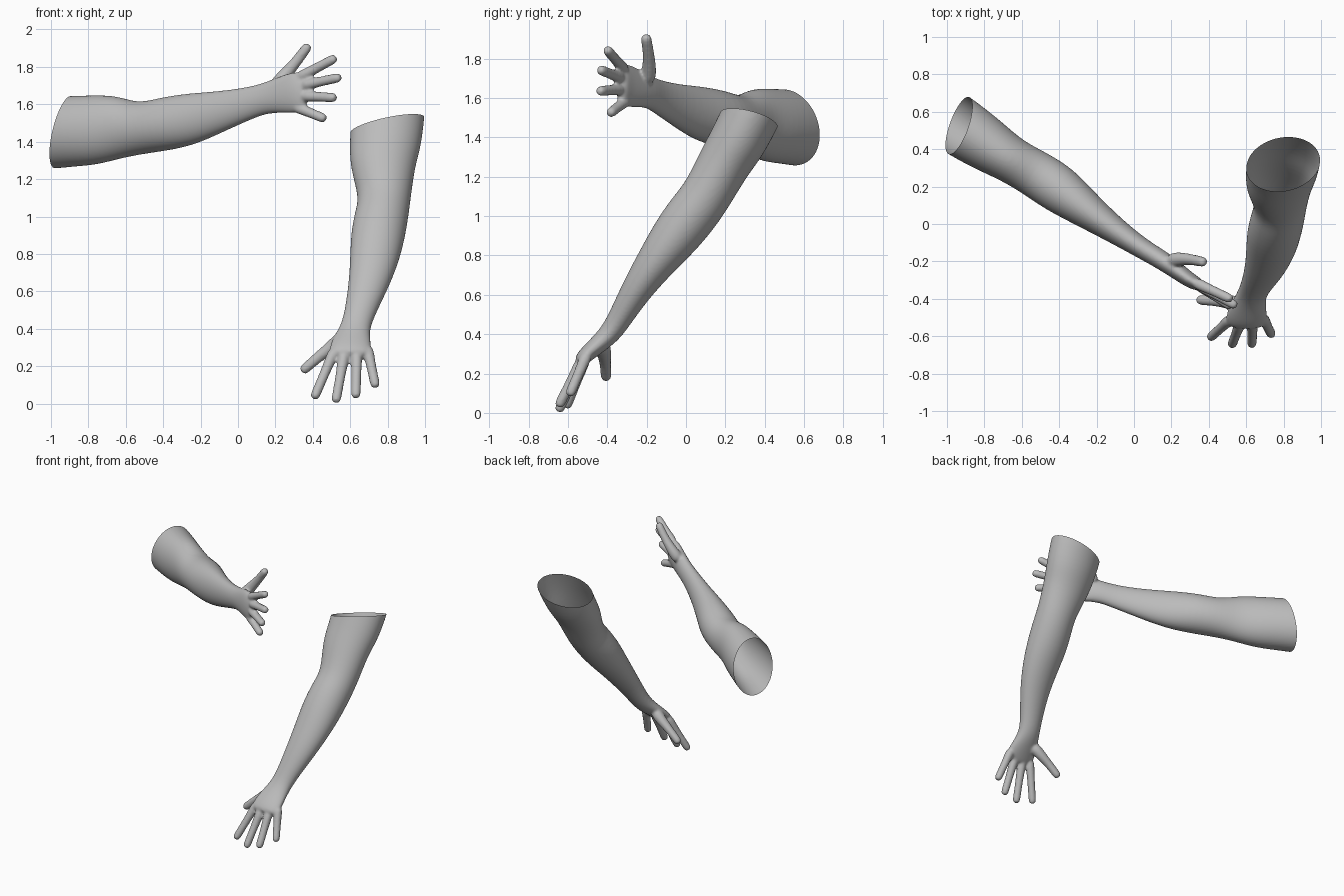
import bpy, bmesh, math
from mathutils import Vector

cube = bpy.data.objects.get("Cube")
if cube:
    bpy.data.objects.remove(cube, do_unlink=True)

# One flat clay colour
clay = bpy.data.materials.new("clay_grey")
clay.use_nodes = True
COLOUR = (0.5, 0.5, 0.5, 1)
clay.diffuse_color = COLOUR
clay.node_tree.nodes["Principled BSDF"].inputs["Base Color"].default_value = COLOUR

SIDES = 16


def loft(bm, stations, wide_axis):
    """Closed tube through stations of (x, y, z, thickness, width) half sizes."""
    centres = [Vector(s[:3]) for s in stations]
    rings = []
    for i, s in enumerate(stations):
        ahead = centres[min(i + 1, len(centres) - 1)]
        behind = centres[max(i - 1, 0)]
        tangent = (ahead - behind).normalized()
        wide = (wide_axis - tangent * wide_axis.dot(tangent)).normalized()
        thin = tangent.cross(wide)
        ring = []
        for k in range(SIDES):
            a = math.tau * k / SIDES
            offset = thin * (s[3] * math.cos(a)) + wide * (s[4] * math.sin(a))
            ring.append(bm.verts.new(centres[i] + offset * 1.025))
        rings.append(ring)
    for low, high in zip(rings, rings[1:]):
        for k in range(SIDES):
            n = (k + 1) % SIDES
            bm.faces.new((low[k], low[n], high[n], high[k]))
    bm.faces.new(rings[0][::-1])
    bm.faces.new(rings[-1])


def digit(bm, points, base, radius, wide_axis):
    """Finger with a thick root, a slight joint swell and a rounded tip."""
    pts = [Vector(p) for p in points]
    if len(pts) == 2:
        pts = [pts[0].lerp(pts[1], t / 4) for t in range(5)]
    heading = (pts[-1] - pts[-2]).normalized()
    tip = pts.pop()
    pts += [tip - heading * radius, tip - heading * radius * 0.3, tip]
    last = len(pts) - 1
    stations = []
    for i, p in enumerate(pts):
        r = radius
        if i == 0:
            r = base
        elif i == 1:
            r = (base + radius) / 2
        elif i == last - 1:
            r = radius * 0.85
        elif i == last:
            r = radius * 0.45
        stations.append((*p, r, r))
    loft(bm, stations, wide_axis)


def build_arm(name, stations, fingers, thumb, wide_axis, rim_point, rim_normal):
    bm = bmesh.new()
    loft(bm, stations, wide_axis)
    across = Vector((0.3, 0.7, 0.2))
    for root, tip in fingers:
        digit(bm, (root, tip), 0.032, 0.026, across)
    digit(bm, thumb, 0.045, 0.028, across)
    bmesh.ops.recalc_face_normals(bm, faces=bm.faces)
    mesh = bpy.data.meshes.new(name)
    bm.to_mesh(mesh)
    bm.free()
    arm = bpy.data.objects.new(name, mesh)
    bpy.context.collection.objects.link(arm)

    # Fuse forearm, palm and fingers into one skin
    arm.modifiers.new("round", 'SUBSURF').levels = 2
    fuse = arm.modifiers.new("fuse", 'REMESH')
    fuse.mode = 'VOXEL'
    fuse.voxel_size = 0.008
    soften = arm.modifiers.new("soften", 'SMOOTH')
    soften.factor = 0.5
    soften.iterations = 8
    graph = bpy.context.evaluated_depsgraph_get()
    skin = bpy.data.meshes.new_from_object(arm.evaluated_get(graph))
    arm.modifiers.clear()

    # Slice the upper arm open along the tilted rim
    bm = bmesh.new()
    bm.from_mesh(skin)
    bmesh.ops.bisect_plane(bm, geom=bm.verts[:] + bm.edges[:] + bm.faces[:],
                           plane_co=rim_point, plane_no=rim_normal, clear_outer=True)
    for f in bm.faces:
        f.smooth = True
        f.material_index = 0
    bm.to_mesh(skin)
    bm.free()
    skin.materials.clear()
    skin.materials.append(clay)
    arm.data = skin
    return arm


# Right arm: reaches across, palm turned sideways, thumb up
build_arm(
    "right_arm",
    [(-1.15, .67, 1.43, .165, .195), (-.93, .52, 1.455, .16, .19),
     (-.78, .42, 1.46, .145, .187), (-.655, .34, 1.478, .12, .172),
     (-.53, .272, 1.468, .126, .135), (-.4, .187, 1.493, .132, .143),
     (-.255, .075, 1.52, .098, .14), (-.09, -.043, 1.563, .068, .108),
     (.055, -.139, 1.605, .053, .086), (.145, -.19, 1.632, .052, .08),
     (.23, -.25, 1.65, .046, .098), (.31, -.31, 1.665, .04, .112),
     (.37, -.335, 1.67, .03, .1)],
    [((.32, -.31, 1.74), (.525, -.405, 1.85)),
     ((.34, -.325, 1.7), (.55, -.44, 1.745)),
     ((.34, -.325, 1.645), (.525, -.445, 1.635)),
     ((.3, -.3, 1.59), (.47, -.39, 1.52))],
    [(.19, -.2, 1.68), (.245, -.185, 1.75), (.31, -.19, 1.825), (.38, -.205, 1.92)],
    Vector((0, 0, 1)), (-.935, .525, 1.455), (-.9, .35, .25))

# Left arm: hangs down and forward, palm turned back, thumb inward
build_arm(
    "left_arm",
    [(.81, .42, 1.7, .15, .2), (.797, .32, 1.49, .148, .196),
     (.786, .26, 1.372, .145, .188), (.772, .193, 1.27, .134, .174),
     (.786, .107, 1.107, .126, .138), (.77, .036, 1.015, .132, .142),
     (.748, -.05, .903, .126, .145), (.73, -.147, .775, .102, .131),
     (.698, -.244, .638, .08, .107), (.655, -.325, .5, .063, .083),
     (.628, -.38, .408, .056, .076), (.61, -.45, .345, .046, .1),
     (.6, -.515, .29, .04, .115), (.6, -.55, .25, .03, .1)],
    [((.52, -.505, .295), (.405, -.61, .025)),
     ((.57, -.525, .275), (.522, -.65, .005)),
     ((.635, -.525, .275), (.63, -.65, .03)),
     ((.69, -.5, .305), (.737, -.595, .085))],
    [(.57, -.43, .36), (.5, -.415, .3), (.43, -.41, .25), (.34, -.405, .17)],
    Vector((1, 0, 0)), (.797, .32, 1.49), (-.24, .28, 1))
